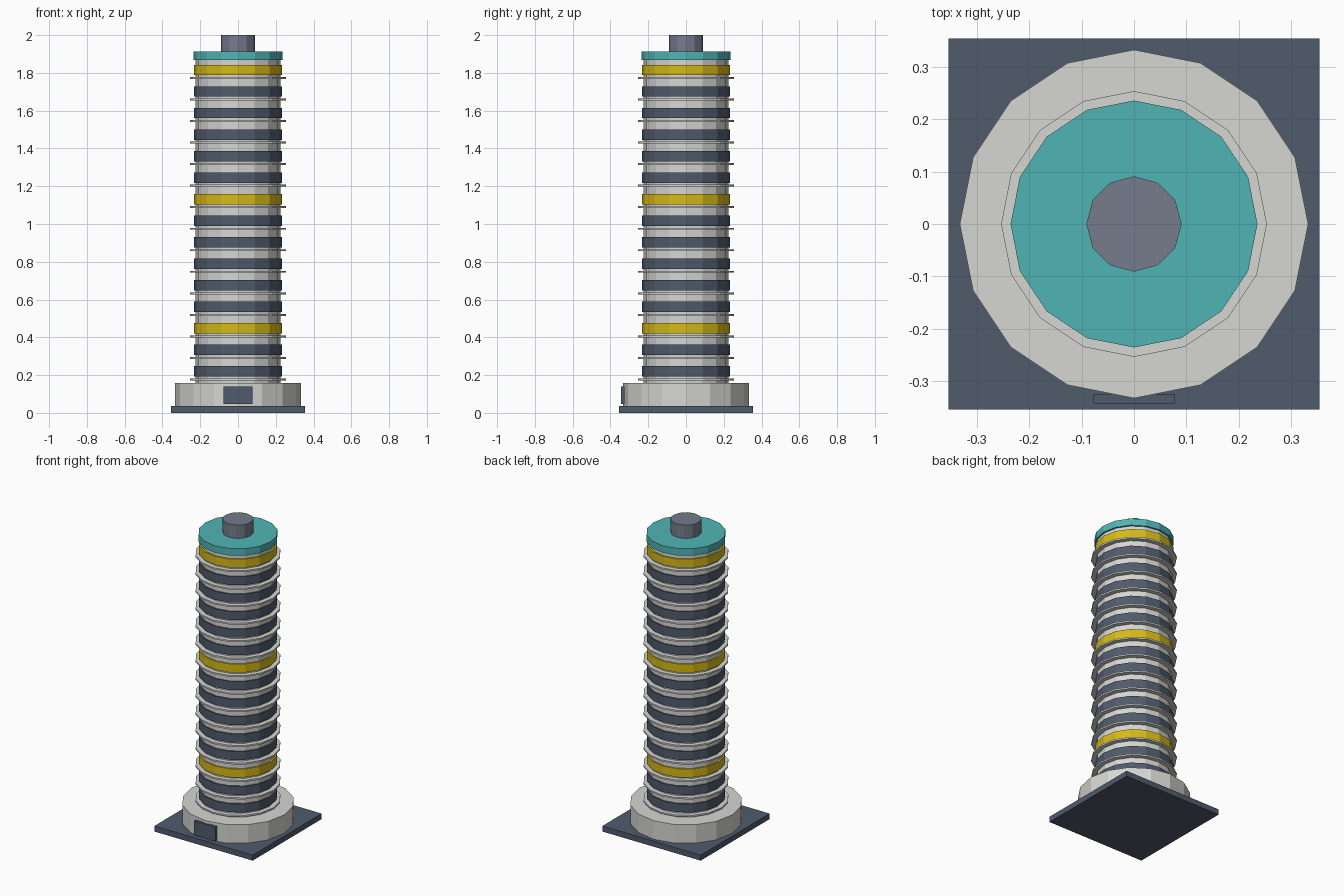
import bpy
import math

default = bpy.data.objects.get("Cube")
if default:
    bpy.data.objects.remove(default, do_unlink=True)


def material(name, rgb):
    mat = bpy.data.materials.new(name)
    mat.use_nodes = True
    colour = (*rgb, 1)
    mat.diffuse_color = colour
    mat.node_tree.nodes["Principled BSDF"].inputs["Base Color"].default_value = colour
    return mat


concrete = material("pale concrete", (0.67, 0.67, 0.65))
slate = material("slate blue", (0.08, 0.106, 0.15))
yellow = material("yellow", (0.67, 0.49, 0.008))
teal = material("teal", (0.08, 0.46, 0.46))
grey = material("blue grey", (0.178, 0.203, 0.26))


def finish(name, mat):
    obj = bpy.context.object
    obj.name = obj.data.name = name
    obj.data.materials.append(mat)
    return obj


def drum(name, radius, bottom, top, mat, sides=16):
    bpy.ops.mesh.primitive_cylinder_add(
        vertices=sides, radius=radius, depth=top - bottom,
        location=(0, 0, (bottom + top) / 2))
    return finish(name, mat)


def box(name, size, centre, mat):
    bpy.ops.mesh.primitive_cube_add(size=1, location=centre)
    obj = finish(name, mat)
    obj.scale = size
    return obj


# Ground plate, round podium and entrance
box("ground_plate", (0.71, 0.71, 0.036), (0, 0, 0.018), slate)
drum("podium", 0.333, 0.036, 0.157, concrete)
box("entrance_door", (0.154, 0.018, 0.092), (0, -0.334, 0.093), slate)

# Tower shaft
drum("tower_core", 0.225, 0.157, 1.87, concrete)

# Storeys: a thin ledge below a window band, every sixth band yellow
FLOORS = 15
PITCH = 0.114
for i in range(FLOORS):
    z = 0.177 + i * PITCH
    drum(f"floor_ledge_{i + 1}", 0.254, z - 0.005, z + 0.005, concrete)
    accent = i % 6 == 2
    drum(f"{'accent' if accent else 'window'}_band_{i + 1}", 0.234,
         z + 0.015, z + 0.07, yellow if accent else slate)

# Roof disc and plant room
drum("roof_disc", 0.236, 1.868, 1.913, teal)
drum("roof_plant_room", 0.091, 1.913, 2.0, grey, sides=12)
